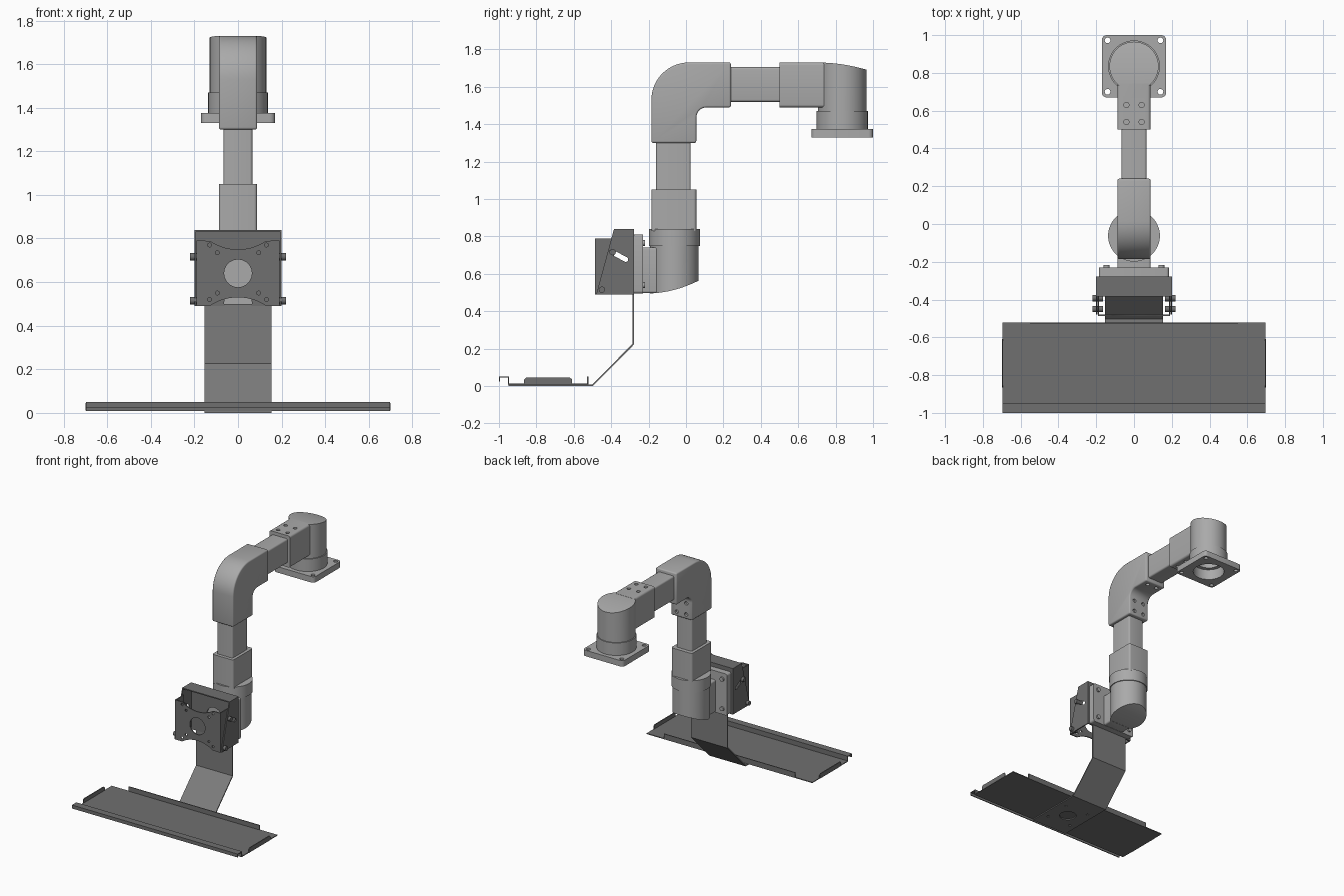
import bpy, bmesh, math
from mathutils import Matrix, Vector

if "Cube" in bpy.data.objects:
    bpy.data.objects.remove(bpy.data.objects["Cube"])


def material(name, value):
    m = bpy.data.materials.new(name)
    m.use_nodes = True
    colour = (value, value, value, 1)
    m.diffuse_color = colour
    m.node_tree.nodes["Principled BSDF"].inputs["Base Color"].default_value = colour
    return m


LIGHT = material("light grey", 0.40)
MID = material("mid grey", 0.20)
DARK = material("dark grey", 0.16)


def finish(name, bm, mat):
    bmesh.ops.recalc_face_normals(bm, faces=bm.faces)
    mesh = bpy.data.meshes.new(name)
    bm.to_mesh(mesh)
    bm.free()
    mesh.materials.append(mat)
    ob = bpy.data.objects.new(name, mesh)
    bpy.context.collection.objects.link(ob)
    return smooth(ob)


def smooth(ob):
    ob.data.shade_smooth()
    ob.data.set_sharp_from_angle(angle=math.radians(32))
    return ob


def place(axis, a, b, d):
    return {"x": (d, a, b), "y": (a, d, b), "z": (a, b, d)}[axis]


def prism(name, pts, axis, lo, hi, mat):
    """Extrude a closed outline along an axis."""
    bm = bmesh.new()
    face = bm.faces.new([bm.verts.new(place(axis, a, b, lo)) for a, b in pts])
    out = bmesh.ops.extrude_face_region(bm, geom=[face])
    move = Vector(place(axis, 0, 0, hi - lo))
    bmesh.ops.translate(bm, vec=move, verts=[v for v in out["geom"] if isinstance(v, bmesh.types.BMVert)])
    return finish(name, bm, mat)


def arc(a, b, r, start, end, n):
    angles = [math.radians(start + (end - start) * i / n) for i in range(n + 1)]
    return [(a + r * math.cos(t), b + r * math.sin(t)) for t in angles]


def rod(name, axis, a, b, r, lo, hi, mat, n=48):
    return prism(name, arc(a, b, r, 0, 360, n)[:-1], axis, lo, hi, mat)


def rounded(a0, a1, b0, b1, r):
    return (arc(a1 - r, b1 - r, r, 0, 90, 4) + arc(a0 + r, b1 - r, r, 90, 180, 4)
            + arc(a0 + r, b0 + r, r, 180, 270, 4) + arc(a1 - r, b0 + r, r, 270, 360, 4))


def box(name, x0, x1, y0, y1, z0, z1, mat):
    return prism(name, [(x0, y0), (x1, y0), (x1, y1), (x0, y1)], "z", z0, z1, mat)


def bake(ob):
    """Apply the modifiers of an object."""
    bpy.context.view_layer.update()
    graph = bpy.context.evaluated_depsgraph_get()
    ob.data = bpy.data.meshes.new_from_object(ob.evaluated_get(graph))
    ob.modifiers.clear()
    return smooth(ob)


def boolean(ob, cutters, operation="DIFFERENCE"):
    for c in cutters:
        mod = ob.modifiers.new("cut", "BOOLEAN")
        mod.operation, mod.object, mod.solver = operation, c, "EXACT"
    bake(ob)
    for c in cutters:
        bpy.data.objects.remove(c)
    return ob


def holes(ob, axis, centres, r, lo, hi):
    return boolean(ob, [rod("cutter", axis, a, b, r, lo, hi, ob.data.materials[0], 20) for a, b in centres])


def grid(xs, ys):
    return [(x, y) for x in xs for y in ys]


def sheet(name, path, x, thick, mat):
    """Folded sheet metal following a side path."""
    bm = bmesh.new()
    rows = [[bm.verts.new((s * x, y, z)) for s in (-1, 1)] for y, z in path]
    for p, q in zip(rows, rows[1:]):
        bm.faces.new((p[0], p[1], q[1], q[0]))
    ob = finish(name, bm, mat)
    mod = ob.modifiers.new("thickness", "SOLIDIFY")
    mod.thickness, mod.offset, mod.use_even_offset = thick, 0, True
    return bake(ob)


# Ceiling mount: square plate, flange and head, hollow underneath
HEAD, PIVOT = 0.835, -0.062
plate = prism("mount_plate", rounded(-.17, .17, .67, 1, .025), "z", 1.33, 1.375, LIGHT)
holes(plate, "z", grid((-.14, .14), (.70, .972)), .015, 1.3, 1.4)
holes(plate, "z", [(0, HEAD)], .112, 1.3, 1.4)
flange = rod("mount_flange", "z", 0, HEAD, .137, 1.37, 1.47, LIGHT, 64)
holes(flange, "z", [(0, HEAD)], .112, 1.3, 1.41)
holes(flange, "z", [(0, HEAD)], .085, 1.3, 1.45)

steps = [i / 12 for i in range(13)]
head = rod("mount_head", "z", 0, HEAD, .13, 1.465, 1.8, LIGHT, 64)
crown = [(.70 + .27 * t, 1.73 - .04 * t * t) for t in steps]
boolean(head, [prism("cutter", [(.98, 1.4), (.69, 1.4), (.69, 1.73)] + crown + [(.98, 1.689)],
                     "x", -.2, .2, LIGHT)], "INTERSECT")

# Horizontal arm
socket = prism("upper_socket", rounded(-.087, .087, 1.49, 1.73, .015), "y", .5, .745, LIGHT)
holes(socket, "z", grid((-.04, .04), (.54, .63)), .014, 1.715, 1.8)
holes(socket, "z", grid((-.04, .04), (.54, .63)), .014, 1.4, 1.505)
prism("horizontal_tube", rounded(-.066, .066, 1.52, 1.705, .012), "y", .2, .52, LIGHT)

# Elbow
outline = ([(.24, 1.73)] + arc(.015, 1.53, .2, 90, 180, 14) + [(-.185, 1.30), (.055, 1.30)]
           + arc(.11, 1.435, .055, 180, 90, 8) + [(.24, 1.49)])
elbow = prism("elbow", outline, "x", -.088, .088, LIGHT)
bev = elbow.modifiers.new("round", "BEVEL")
bev.width, bev.segments, bev.limit_method, bev.angle_limit = .01, 3, "ANGLE", math.radians(40)
bake(elbow)
holes(elbow, "y", grid((-.04, .04), (1.335, 1.42)), .014, .04, .1)
holes(elbow, "z", grid((-.04, .04), (.2,)), .014, 1.45, 1.505)

# Vertical arm
prism("vertical_tube", rounded(-.066, .066, -.16, .025, .012), "z", 1.0, 1.35, LIGHT)
prism("lower_socket", rounded(-.088, .088, -.185, .055, .015), "z", .83, 1.05, LIGHT)

# Lower pivot with its neck and back plate
rod("pivot_collar", "z", 0, PIVOT, .137, .75, .84, LIGHT, 64)
pivot = rod("pivot_body", "z", 0, PIVOT, .13, .4, .755, LIGHT, 64)
belly = [(-.21 + .28 * t, .495 + .07 * t * t) for t in steps]
boolean(pivot, [prism("cutter", belly + [(.1, .58), (.1, .8), (-.21, .8)], "x", -.2, .2, LIGHT)], "INTERSECT")
prism("pivot_neck", rounded(-.088, .088, .497, .742, .012), "y", -.235, -.152, LIGHT)
prism("neck_plate", rounded(-.185, .185, .495, .81, .015), "y", -.277, -.23, LIGHT)
for x, z in grid((-.145, .145), (.54, .765)):
    rod("plate_bolt", "y", x, z, .016, -.235, -.218, LIGHT, 16)

# Tilt bracket: rear shell
rear = box("bracket_back", -.2, .2, -.285, -.277, .49, .84, DARK)
holes(rear, "y", [(0, .64), (0, .505)], .064, -.3, -.2)
box("bracket_top", -.2, .2, -.385, -.277, .832, .84, DARK)
side = [(-.277, .49), (-.277, .84), (-.385, .84), (-.48, .49)]
slope = math.degrees(math.atan2(-.04, .075))
slot = arc(-.322, .677, .013, slope - 90, slope + 90, 8) + arc(-.397, .717, .013, slope + 90, slope + 270, 8)
for s, label in ((1, "left"), (-1, "right")):
    lo, hi = sorted((s * .192, s * .2))
    cheek = prism(label + "_bracket_side", side, "x", lo, hi, DARK)
    boolean(cheek, [prism("cutter", slot, "x", lo - .02, hi + .02, DARK)])
    # Front plate flange and tilt bolts
    lo, hi = sorted((s * .184, s * .191))
    prism(label + "_front_flange", [(-.485, .49), (-.43, .49), (-.385, .70), (-.385, .79), (-.485, .79)],
          "x", lo, hi, DARK)
    lo, hi = sorted((s * .165, s * .22))
    for y, z in ((-.392, .716), (-.45, .515)):
        rod(label + "_tilt_bolt", "x", y, z, .017, lo, hi, DARK, 16)

# Front screen plate with arched edges
front = ([(-.19, .49)] + arc(0, .299, .231, 124, 56, 14) + [(.19, .49), (.19, .79)]
         + arc(0, .981, .231, 304, 236, 14) + [(-.19, .79)])
screen = prism("screen_plate", front, "y", -.487, -.479, DARK)
holes(screen, "y", [(0, .64)], .064, -.6, -.4)
holes(screen, "y", grid((-.13, .13), (.52, .77)) + grid((-.095, .095), (.55, .735)), .009, -.6, -.4)

# Folded strut running under the tray
strut = sheet("tray_strut", [(-.281, .5), (-.281, .225), (-.5, .004), (-.95, .004)], .153, .008, MID)
holes(strut, "z", [(0, -.74)], .06, -.02, .02)
holes(strut, "z", grid((-.1, .1), (-.84, -.64)), .01, -.02, .02)

# Tray with folded rims
sheet("tray", [(-.997, .025), (-.997, .048), (-.95, .048), (-.95, .012), (-.522, .012)], .697, .006, DARK)
box("tray_back_rim", -.55, .55, -.528, -.522, .012, .05, DARK)
for s, label in ((1, "left"), (-1, "right")):
    lo, hi = sorted((s * .693, s * .7))
    rim = [(-.865, .01), (-.61, .01), (-.61, .036), (-.62, .045), (-.855, .045), (-.865, .036)]
    prism(label + "_tray_rim", rim, "x", lo, hi, DARK)
